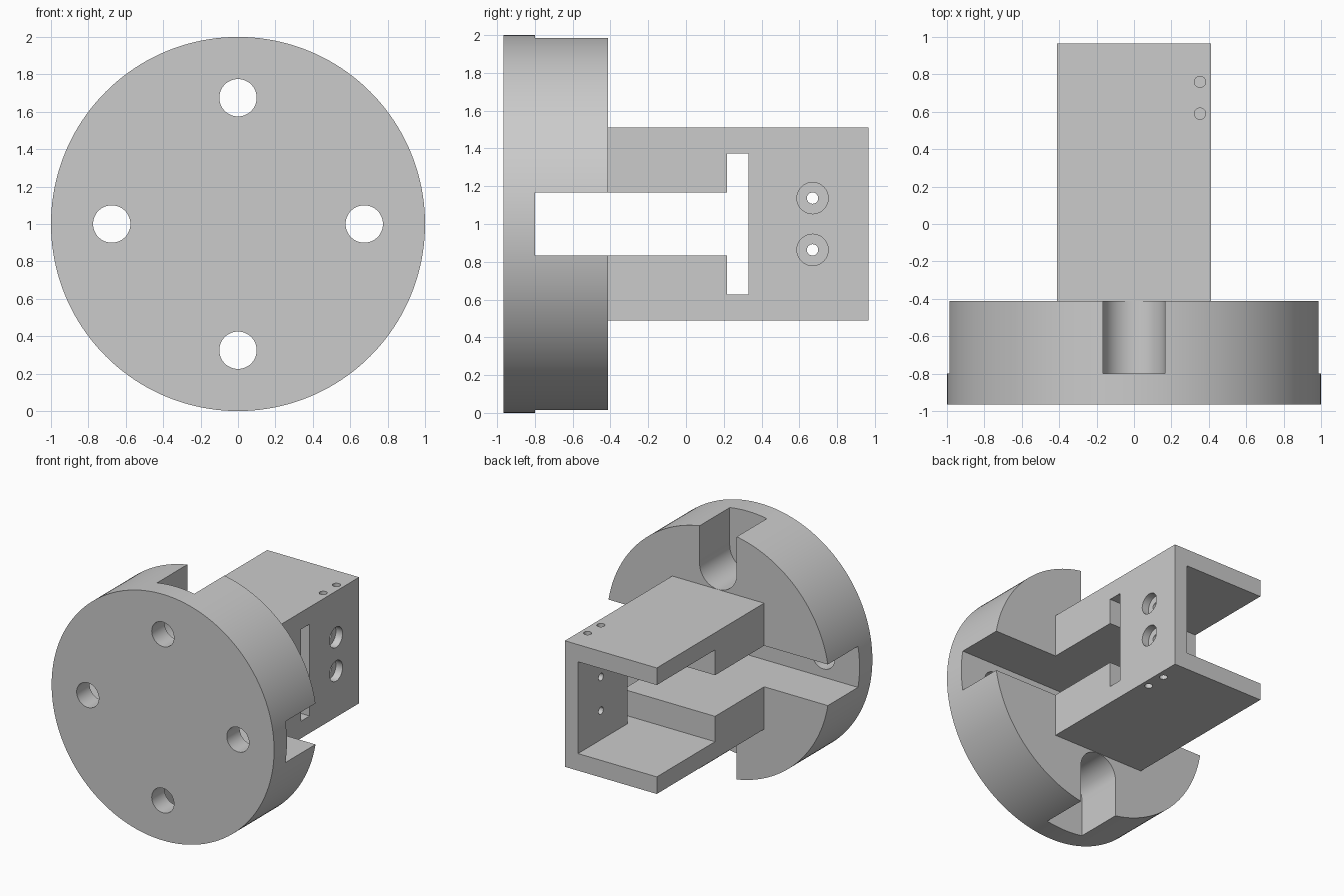
import bpy
import math
from mathutils import Matrix

if "Cube" in bpy.data.objects:
    bpy.data.objects.remove(bpy.data.objects["Cube"], do_unlink=True)

grey = bpy.data.materials.new("plain grey")
grey.use_nodes = True
COLOUR = (0.6, 0.6, 0.6, 1)
grey.diffuse_color = COLOUR
grey.node_tree.nodes["Principled BSDF"].inputs["Base Color"].default_value = COLOUR


def box(name, x, y, z):
    """Box from (min, max) pairs."""
    bpy.ops.mesh.primitive_cube_add(size=1)
    ob = bpy.context.object
    ob.name = name
    spans = (x, y, z)
    size = [b - a for a, b in spans]
    centre = [(a + b) / 2 for a, b in spans]
    ob.data.transform(Matrix.Translation(centre) @ Matrix.Diagonal((*size, 1)))
    ob.data.materials.append(grey)
    return ob


def rod(name, axis, radius, centre, length, sides=48):
    """Cylinder along a named axis."""
    turn = {"x": (0, math.pi / 2, 0), "y": (math.pi / 2, 0, 0), "z": (0, 0, 0)}[axis]
    bpy.ops.mesh.primitive_cylinder_add(vertices=sides, radius=radius, depth=length,
                                        location=centre, rotation=turn)
    ob = bpy.context.object
    ob.name = name
    ob.data.materials.append(grey)
    return ob


def combine(body, tool, operation="DIFFERENCE"):
    tool.hide_render = True
    mod = body.modifiers.new(tool.name, "BOOLEAN")
    mod.operation = operation
    mod.solver = "EXACT"
    mod.object = tool
    bpy.context.view_layer.objects.active = body
    bpy.ops.object.modifier_apply(modifier=mod.name)
    bpy.data.objects.remove(tool, do_unlink=True)


FRONT, FLOOR, REAR, END = -0.965, -0.8, -0.413, 0.965
MID = 1.0           # height of the axis
BOLT = 0.675        # bolt circle radius
SLOT = 0.167        # half width of the slots
WALL = 0.295        # inner face of the side wall

# Round flange with the rectangular arm behind it
body = rod("flanged_bracket", "y", 1, (0, (FRONT + REAR) / 2, MID), REAR - FRONT, 160)
arm = box("arm", (-0.413, 0.413), (-0.6, END), (0.488, 1.512))
combine(body, arm, "UNION")

# Channel right across the flange and arm
combine(body, box("channel", (-2, 2), (FLOOR, 0.25), (MID - SLOT, MID + SLOT)))

# Cavity open to one side and the end, and the window in its wall
combine(body, box("cavity", (-2, WALL), (0.217, 2), (0.627, 1.373)))
combine(body, box("window", (0.2, 2), (0.217, 0.33), (0.627, 1.373)))

# Round-ended slots above and below, and four bolt holes
for side in (-1, 1):
    z = MID + side * (BOLT + 0.005)
    slot = rod("slot", "y", SLOT, (0, (FLOOR - 0.3) / 2, z), -0.3 - FLOOR, 64)
    ends = sorted((z, MID + side * 2))
    combine(slot, box("slot_run", (-SLOT, SLOT), (FLOOR, -0.3), ends), "UNION")
    combine(body, slot)
    combine(body, rod("bolt_hole", "y", 0.1, (0, FRONT, MID + side * BOLT), 0.6))
    combine(body, rod("bolt_hole", "y", 0.1, (side * BOLT, FRONT, MID), 0.6))

# Counterbored holes through the side wall
for side in (-1, 1):
    z = MID + side * 0.137
    combine(body, rod("counterbore", "x", 0.083, (0.413, 0.67, z), 0.12))
    combine(body, rod("screw_hole", "x", 0.03, (0.35, 0.67, z), 0.3, 32))

# Small blind holes in the top and bottom of the wall
for y in (0.59, 0.76):
    for z in (0.488, 1.512):
        combine(body, rod("pin_hole", "z", 0.03, (0.353, y, z), 0.3, 32))

bpy.ops.object.select_all(action="DESELECT")
body.select_set(True)
bpy.context.view_layer.objects.active = body
bpy.ops.object.shade_smooth_by_angle(angle=math.radians(30))
